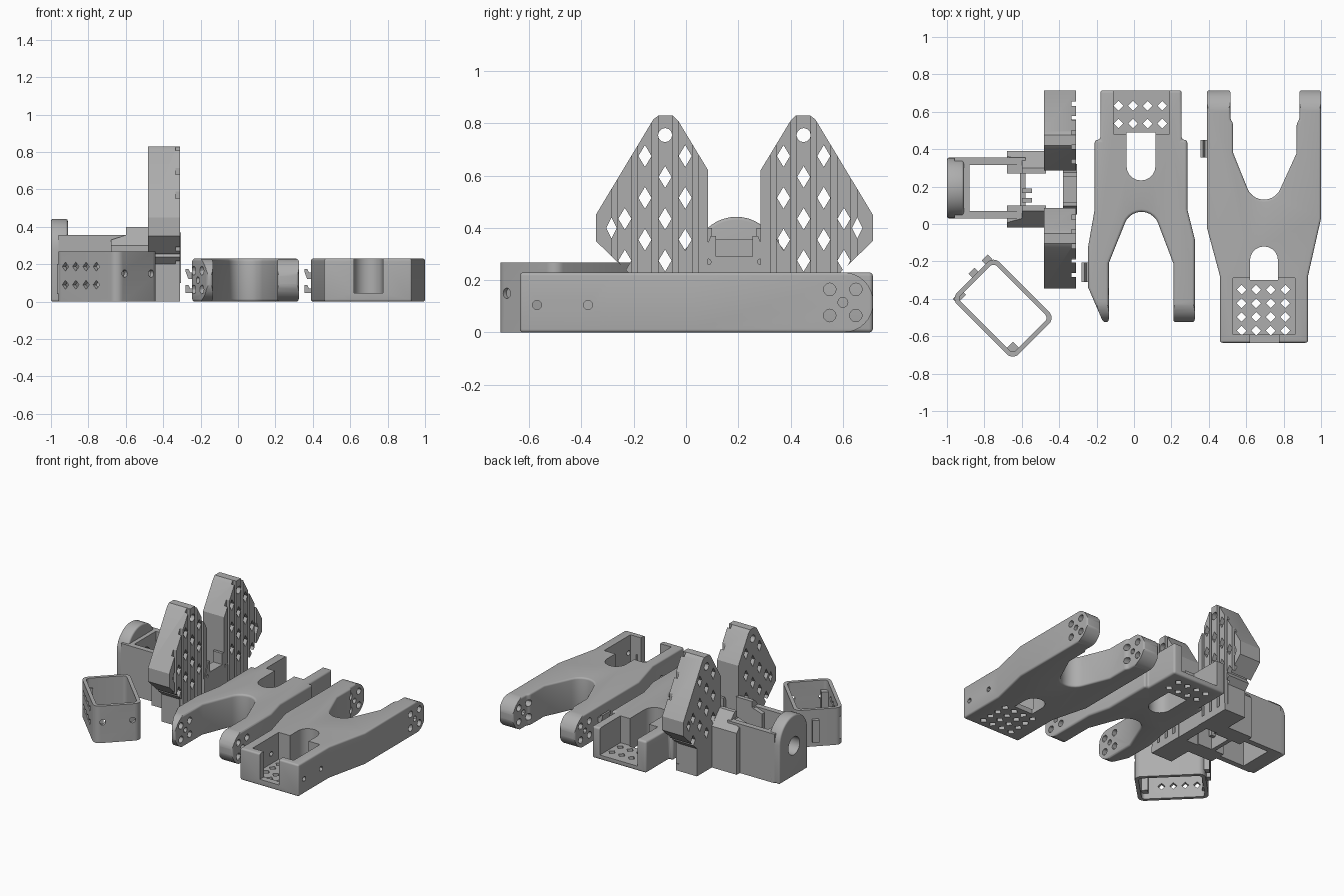
import bpy, bmesh
from math import sin, cos, pi, radians
from mathutils import Matrix, Vector

if "Cube" in bpy.data.objects:
    bpy.data.objects.remove(bpy.data.objects["Cube"])

grey = bpy.data.materials.new("plain grey")
grey.use_nodes = True
grey.diffuse_color = (0.42, 0.42, 0.42, 1)
grey.node_tree.nodes["Principled BSDF"].inputs["Base Color"].default_value = (0.42, 0.42, 0.42, 1)

H = 0.23          # arm thickness
MID = 0.185       # mirror line of the gripper in y


def prisms(name, shapes, lo, hi, axis="z"):
    """Extrude flat outlines along one axis into a single object."""
    place = {"z": lambda a, b, c: (a, b, c),
             "x": lambda a, b, c: (c, a, b),
             "y": lambda a, b, c: (a, c, b)}[axis]
    bm = bmesh.new()
    for pts in shapes:
        low = [bm.verts.new(place(a, b, lo)) for a, b in pts]
        top = [bm.verts.new(place(a, b, hi)) for a, b in pts]
        bm.faces.new(low[::-1])
        bm.faces.new(top)
        for i in range(len(pts)):
            j = (i + 1) % len(pts)
            bm.faces.new((low[i], low[j], top[j], top[i]))
    bmesh.ops.recalc_face_normals(bm, faces=bm.faces)
    mesh = bpy.data.meshes.new(name)
    bm.to_mesh(mesh)
    bm.free()
    mesh.materials.append(grey)
    obj = bpy.data.objects.new(name, mesh)
    bpy.context.collection.objects.link(obj)
    return obj


def rect(a0, a1, b0, b1):
    return [(a0, b0), (a1, b0), (a1, b1), (a0, b1)]


def box(name, x0, x1, y0, y1, z0, z1):
    return prisms(name, [rect(x0, x1, y0, y1)], z0, z1)


def arc(a, b, r, start, end, n=10):
    return [(a + r * cos(radians(start + (end - start) * i / n)),
             b + r * sin(radians(start + (end - start) * i / n))) for i in range(n + 1)]


def circle(a, b, r, n=16):
    return arc(a, b, r, 0, 360 - 360 / n, n - 1)


def diamond(a, b, w, h):
    return [(a - w, b), (a, b - h), (a + w, b), (a, b + h)]


def finish(obj, cutters=(), bevel=0):
    """Round the edges, cut the holes and bake the result."""
    if bevel:
        m = obj.modifiers.new("round", "BEVEL")
        m.width, m.segments, m.limit_method, m.angle_limit = bevel, 4, "ANGLE", radians(35)
    for c in cutters:
        m = obj.modifiers.new("cut", "BOOLEAN")
        m.operation, m.solver, m.object = "DIFFERENCE", "EXACT", c
        c.hide_render = True
    deps = bpy.context.evaluated_depsgraph_get()
    mesh = bpy.data.meshes.new_from_object(obj.evaluated_get(deps))
    obj.modifiers.clear()
    obj.data = mesh
    mesh.shade_smooth()
    mesh.set_sharp_from_angle(angle=radians(30))
    for c in cutters:
        bpy.data.objects.remove(c)
    return obj


def round_tip(x0, x1, tip, d):
    """Cutter that leaves a half-round fork end pointing along d."""
    r = H / 2
    c = tip - d * r
    curve = [(c + d * (a - c), b) for a, b in arc(c, r, r, -90, 90, 16)]
    return prisms("tip_cutter", [[(tip + d * .1, -.1), (c, -.1)] + curve +
                                 [(c, H + .1), (tip + d * .1, H + .1)]], x0, x1, "x")


def screw_holes(y, x0, x1):
    spots = [(0, 0)] + [(s * .05, t * .05) for s in (-1, 1) for t in (-1, 1)]
    return prisms("screw_cutter", [circle(y + s, H / 2 + t, .024 if s else .019, 12)
                                   for s, t in spots], x0, x1, "x")


def clip(name, x, y0, y1):
    for n, (z0, z1, lip) in enumerate([(.045, .09, .045), (.12, .175, .16)]):
        finish(prisms(f"{name}_{n}", [[(x + .03, z0), (x - .02, z0), (x - .035, lip), (x - .035, z1),
                                       (x - .02, z1), (x - .01, z1 - .02), (x + .03, z1 - .02)]],
                      y0, y1, "y"))


# Long arm with a fork at the back and a motor pocket at the front
outline = ([(.46, -.635), (.93, -.635), (.93, -.28), (1, .03), (1, .715), (.885, .715), (.885, .56),
            (.87, .54), (.87, .38)] + arc(.695, .225, .095, -20, -160) +
           [(.53, .38), (.53, .54), (.515, .56), (.515, .715), (.39, .715), (.39, -.02), (.46, -.28)])
arm = prisms("long_arm", [outline], 0, H)
finish(arm, [
    box("pocket", .53, .86, -.59, -.29, .035, .4),
    prisms("slot", [[(.62, -.3)] + [(.77, -.3)] + arc(.695, -.195, .075, 0, 180)], -.1, .4),
    box("front_gap", .62, .775, -.8, -.5, .045, .4),
    prisms("floor_holes", [diamond(.575 + .078 * i, -.57 + .073 * j, .026, .026)
                           for i in range(4) for j in range(4)], -.1, .1),
    round_tip(.3, 1.1, .717, 1),
    screw_holes(.6, .3, 1.1),
    prisms("side_holes", [circle(y, .105, .018, 12) for y in (-.57, -.375)], .4, 1.1, "x"),
], .028)
clip("long_arm_clip", .39, .355, .45)

# Short arm with a fork at the front and a motor pocket at the back
outline = ([(-.18, .715), (-.18, .45), (-.21, .45), (-.21, .08), (-.245, -.12), (-.245, -.34), (-.165, -.525),
            (-.135, -.525), (-.135, -.21)] + arc(.04, -.03, .095, 160, 20) +
           [(.21, -.21), (.21, -.525), (.325, -.525), (.325, -.08), (.285, .08), (.285, .45),
            (.255, .45), (.255, .715)])
arm = prisms("short_arm", [outline], 0, H)
finish(arm, [
    box("pocket", -.11, .19, .48, .8, .035, .4),
    prisms("slot", [arc(.0375, .31, .0775, 180, 360) + [(.115, .49), (-.04, .49)]], -.1, .4),
    prisms("floor_holes", [diamond(-.083 + .078 * i, .537 + .095 * j, .026, .026)
                           for i in range(4) for j in range(2)], -.1, .1),
    round_tip(-.4, .5, -.527, -1),
    screw_holes(-.41, -.4, .5),
], .025)
clip("short_arm_clip", -.245, -.31, -.205)
box("pocket_rail", -.13, -.11, .49, .70, .03, .17)

# Gripper fingers: ribbed plates with diamond holes
finger = [(.085, 0), (.085, .62), (-.03, .81), (-.05, .83), (-.105, .83), (-.125, .815),
          (-.345, .45), (-.345, .35), (-.19, .2), (-.19, 0)]
holes = [diamond(-.08 + .077 * k, .275 + .08 * (k % 2) + .16 * j, .025, .042)
         for k in (-2, -1, 0, 1) for j in range(3 if k > -2 else 2)]
holes += [diamond(-.285, .4, .02, .04), circle(-.08, .755, .027, 12)]
grooves = [rect(y - .011, y + .011, .05, .9) for y in (-.273, -.196, -.119, -.041, .036)]


def flip(shape):
    return [(2 * MID - a, b) for a, b in shape]


for name, side in (("front_finger", lambda s: s), ("back_finger", flip)):
    f = prisms(name, [side(finger)], -.48, -.31, "x")
    finish(f, [prisms("rib_cutter", [side(g) for g in grooves], -.335, -.2, "x"),
               prisms("hole_cutter", [side(h) for h in holes], -.6, -.2, "x")])

# Bridge plate joining the fingers, with an open notch
half = [(.05, .1), (.05, .26), (.095, .37), (.115, .37), (.115, .29)]
bridge = prisms("bridge_plate", [half + flip(half)[::-1]], -.38, -.305, "x")
finish(bridge, [prisms("bridge_holes", [circle(y, .27, .011, 10) for y in (.085, 2 * MID - .085)],
                       -.34, -.2, "x")])
box("bridge_base", -.38, -.312, .08, .29, 0, .12)

# Sloped shoulders beside the motor housing
shoulder = [(.1, 0), (.1, .4), (.07, .4), (-.02, .3), (-.02, 0)]
for name, side in (("front_shoulder", lambda s: s), ("back_shoulder", flip)):
    s = prisms(name, [side(shoulder)], -.68, -.47, "x")
    low = [(-.7, .45), (-.6, .45), (-.6, .355), (-.68, .33), (-.7, .33)]
    finish(s, [prisms("step_cutter", [low], -.1, .5, "y")])

# Motor housing: open box with an arched end plate
housing = box("motor_housing", -.96, -.58, .03, .355, 0, .355)
finish(housing, [box("cavity", -.88, -.61, .07, .315, -.1, .5),
                 box("end_gap", -.65, -.5, .1, .27, .1, .5),
                 prisms("shaft_hole", [circle(.19, .22, .065, 24)], -1.1, -.8, "x")])
plate = prisms("arched_end", [[(.03, 0), (.355, 0)] + arc(.1925, .28, .1625, 0, 180, 20)], -1, -.91, "x")
finish(plate, [prisms("shaft_hole", [circle(.19, .22, .065, 24)], -1.1, -.8, "x")], .012)
for y in (.115, .165):
    box("housing_clip", -.6, -.545, y, y + .025, .08, .2)


# Separate rounded motor sleeve, turned on its corner
def rounded(w, d, r):
    return (arc(w - r, d - r, r, 0, 90, 6) + arc(r - w, d - r, r, 90, 180, 6) +
            arc(r - w, r - d, r, 180, 270, 6) + arc(w - r, r - d, r, 270, 360, 6))


turn = Matrix.Translation(Vector((-.70, -.45, 0))) @ Matrix.Rotation(-pi / 4, 4, "Z")
sleeve = prisms("motor_sleeve", [rounded(.233, .16, .045)], 0, .268)
finish(sleeve, [
    prisms("bore", [rounded(.208, .135, .025)], -.1, .4),
    prisms("side_diamonds", [diamond(-.155 + .078 * i, z, .024, .024) for i in range(4) for z in (.09, .187)],
           -.3, -.05, "y"),
    prisms("side_rounds", [circle(y, .15, .02) for y in (-.1, .1)], .1, .4, "x"),
])
sleeve.data.transform(turn)
for name, dims in (("sleeve_clip_left", (-.26, -.225, .0, .045)), ("sleeve_clip_right", (-.26, -.225, .1, .145)),
                   ("sleeve_block", (-.225, -.19, -.155, -.09)), ("sleeve_key", (.165, .215, -.14, -.09))):
    b = box(name, *dims, .04, .2)
    b.data.transform(turn)
